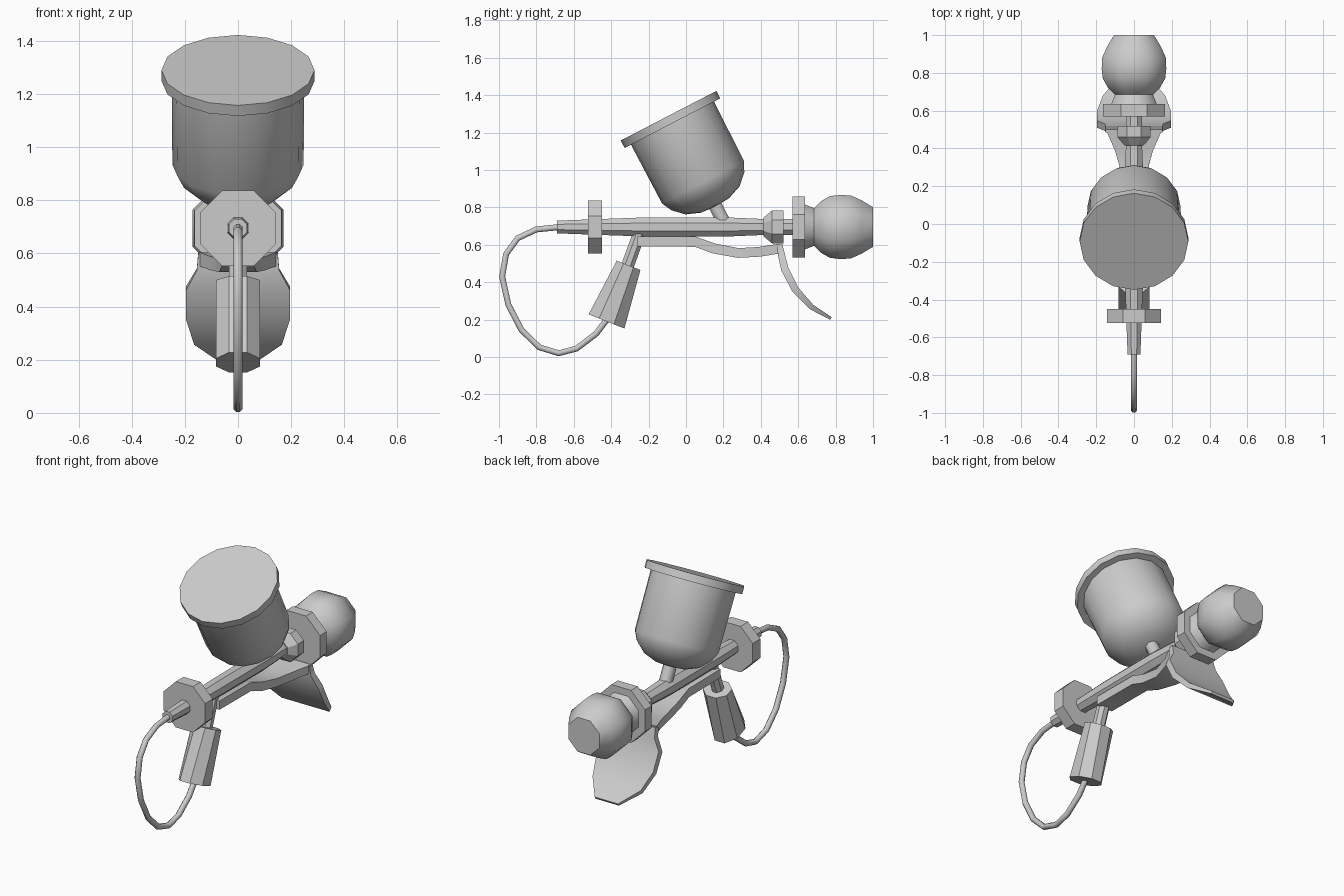
import bpy, bmesh, math
from mathutils import Vector

if "Cube" in bpy.data.objects:
    bpy.data.objects.remove(bpy.data.objects["Cube"], do_unlink=True)

metal = bpy.data.materials.new("light_grey_metal")
metal.use_nodes = True
GREY = (0.6, 0.6, 0.6, 1)
metal.diffuse_color = GREY
metal.node_tree.nodes["Principled BSDF"].inputs["Base Color"].default_value = GREY


def loft(name, rings, sides=8, axis=None, flat=True, smooth=0):
    """Rings (y, z, half width, half depth) along a path in the middle plane."""
    bm = bmesh.new()
    phase = math.pi / sides if flat else 0
    grow = 1 / math.cos(phase)
    loops = []
    for i, (y, z, w, d) in enumerate(rings):
        a, b = rings[max(i - 1, 0)], rings[min(i + 1, len(rings) - 1)]
        t = Vector(axis or (b[0] - a[0], b[1] - a[1])).normalized()
        loop = []
        for k in range(sides):
            ang = math.tau * k / sides + phase
            u, v = w * grow * math.cos(ang), d * grow * math.sin(ang)
            loop.append(bm.verts.new((u, y - t.y * v, z + t.x * v)))
        loops.append(loop)
    for p, q in zip(loops, loops[1:]):
        for k in range(sides):
            j = (k + 1) % sides
            bm.faces.new((p[k], p[j], q[j], q[k])).smooth = smooth > 0
    bm.faces.new(loops[0])
    bm.faces.new(loops[-1])
    bmesh.ops.recalc_face_normals(bm, faces=bm.faces)
    for e in bm.edges:
        if len(e.link_faces) == 2 and e.calc_face_angle(0) > math.radians(smooth):
            e.smooth = False
    mesh = bpy.data.meshes.new(name)
    bm.to_mesh(mesh)
    bm.free()
    mesh.materials.append(metal)
    ob = bpy.data.objects.new(name, mesh)
    bpy.context.collection.objects.link(ob)
    return ob


def turned(name, origin, axis, profile, **kw):
    """Round part from (distance along axis, radius) pairs."""
    a = Vector(axis).normalized()
    rings = [(origin[0] + a.x * s, origin[1] + a.y * s, r, r) for s, r in profile]
    return loft(name, rings, axis=axis, **kw)


# Barrel and the fittings on its axis
centre, back = (0, 0.695), (1, 0)
turned("barrel", centre, back,
       [(-0.69, 0.034), (-0.25, 0.05), (0.2, 0.052), (0.43, 0.042), (0.58, 0.042)])
turned("front_nut", centre, back, [(-0.525, 0.142), (-0.45, 0.142)])
turned("rear_collar", centre, back, [(0.415, 0.05), (0.46, 0.088), (0.52, 0.088)])
turned("rear_nut", centre, back, [(0.57, 0.163), (0.635, 0.163)])
turned("bulb_neck", centre, back, [(0.63, 0.122), (0.7, 0.095)], smooth=50)
turned("rear_bulb", centre, back,
       [(0.685, 0.1), (0.72, 0.137), (0.77, 0.165), (0.82, 0.171),
        (0.88, 0.169), (0.94, 0.142), (1.0, 0.106)], smooth=50)

# Tilted cup with its lid and feed stem
lid_top, down = (-0.093, 1.29), (0.46, -0.888)
turned("cup_lid", lid_top, down, [(0, 0.288), (0.045, 0.288)],
       sides=16, flat=False, smooth=30)
turned("cup", lid_top, down,
       [(0.04, 0.25), (0.4, 0.247), (0.455, 0.22), (0.51, 0.163),
        (0.54, 0.085), (0.545, 0.02)], sides=16, flat=False, smooth=50)
turned("feed_stem", lid_top, down, [(0.52, 0.036), (0.66, 0.036)], smooth=50)

# Grip below the barrel, and its neck
loft("grip_neck", [(-0.315, 0.48, 0.034, 0.034), (-0.25, 0.66, 0.034, 0.034)])
loft("grip", [(-0.425, 0.19, 0.082, 0.103), (-0.307, 0.49, 0.082, 0.068)])

# Hose looping from the barrel tip to the grip
path = [(-0.67, 0.695), (-0.8, 0.682), (-0.9, 0.635), (-0.962, 0.55),
        (-0.983, 0.43), (-0.95, 0.28), (-0.88, 0.145), (-0.785, 0.052),
        (-0.68, 0.02), (-0.585, 0.045), (-0.48, 0.125), (-0.415, 0.21)]
loft("hose", [(y, z, 0.016, 0.016) for y, z in path], smooth=50)

# Under-barrel bracket flowing into the flared trigger paddle
loft("bracket", [(-0.26, 0.618, 0.055, 0.027), (0.05, 0.616, 0.055, 0.027),
                 (0.15, 0.58, 0.06, 0.027), (0.28, 0.556, 0.07, 0.026),
                 (0.39, 0.562, 0.1, 0.026), (0.505, 0.58, 0.15, 0.026)],
     sides=4, smooth=40)
loft("trigger_paddle", [(0.5, 0.6, 0.15, 0.015), (0.512, 0.54, 0.155, 0.019),
                        (0.528, 0.47, 0.195, 0.02), (0.585, 0.36, 0.195, 0.019),
                        (0.67, 0.268, 0.165, 0.015), (0.775, 0.206, 0.08, 0.008)],
     sides=4, smooth=40)
